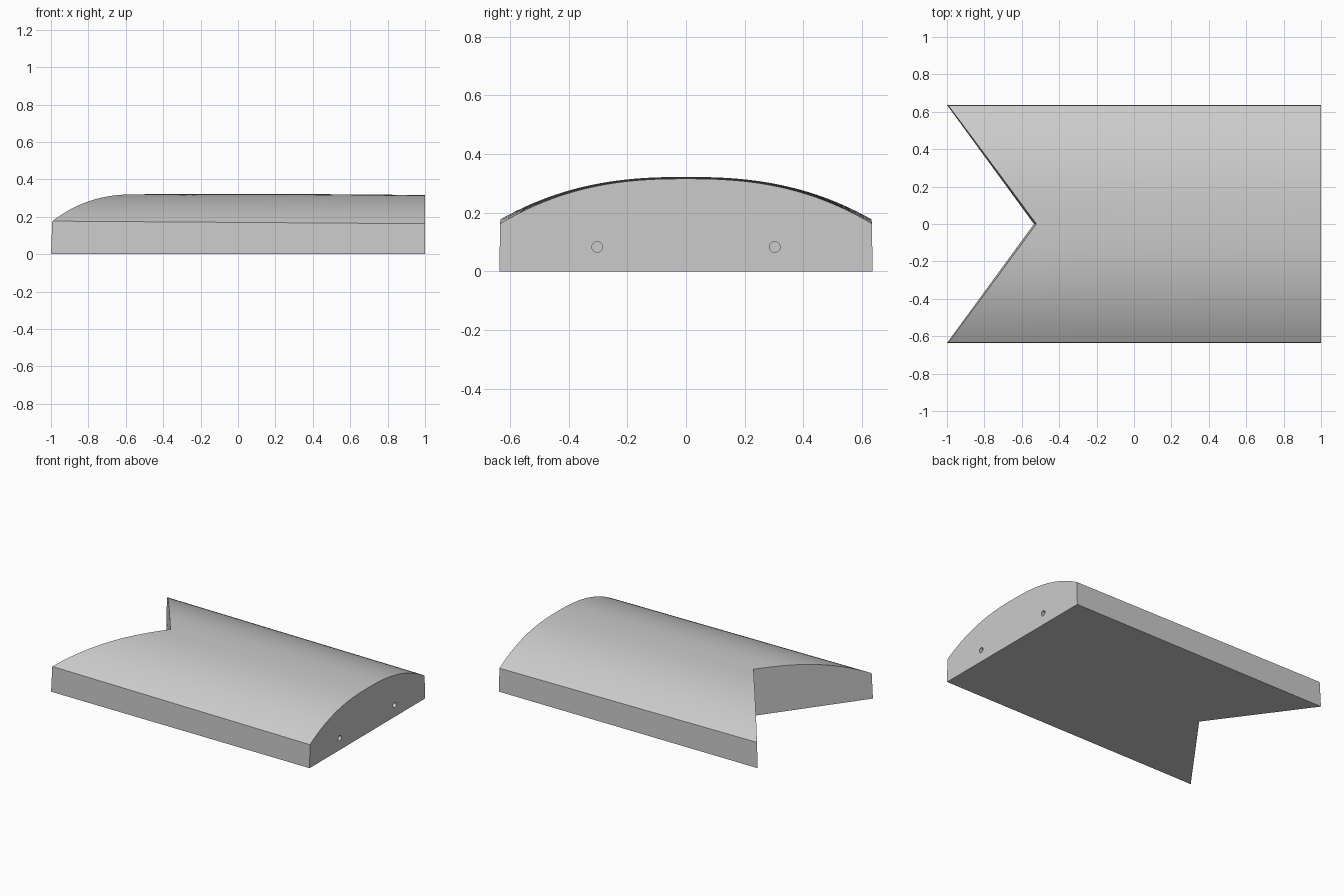
import bpy, bmesh, math

cube = bpy.data.objects.get("Cube")
if cube:
    bpy.data.objects.remove(cube)

HALF_WIDTH, NOTCH_X, ROWS, COLS = 0.637, -0.535, 48, 12

grey = bpy.data.materials.new("light grey")
grey.use_nodes = True
grey.diffuse_color = (0.6, 0.6, 0.6, 1)
grey.node_tree.nodes["Principled BSDF"].inputs["Base Color"].default_value = (0.6, 0.6, 0.6, 1)


def crown(x, t):
    """Height of the arched top; t runs from -1 to 1 across the width."""
    edge = abs(t)
    bow = -0.006 * x * x * (1 - edge)
    fall = -0.007 * x * edge
    return 0.322 - 0.152 * edge ** 2.5 + bow + fall


# Arched block with a V-notched end, slightly drafted walls
bm = bmesh.new()
top, base = [], []
for j in range(ROWS + 1):
    t = 2 * j / ROWS - 1
    start = NOTCH_X - (1 + NOTCH_X) * abs(t)
    top_row, base_row = [], []
    for i in range(COLS + 1):
        s = i / COLS
        x = start + (1 - start) * s
        z = crown(x, t)
        base_row.append(bm.verts.new((x, t * HALF_WIDTH, 0)))
        top_row.append(bm.verts.new((x + 0.04 * z * (1 - s), t * (HALF_WIDTH - 0.02 * z), z)))
    top.append(top_row)
    base.append(base_row)
for j in range(ROWS):
    for i in range(COLS):
        for g in (top, base):
            bm.faces.new((g[j][i], g[j][i + 1], g[j + 1][i + 1], g[j + 1][i]))
    for i in (0, COLS):
        bm.faces.new((base[j][i], base[j + 1][i], top[j + 1][i], top[j][i]))
for j in (0, ROWS):
    for i in range(COLS):
        bm.faces.new((base[j][i], base[j][i + 1], top[j][i + 1], top[j][i]))
bmesh.ops.recalc_face_normals(bm, faces=bm.faces)
mesh = bpy.data.meshes.new("notched_arched_block")
bm.to_mesh(mesh)
bm.free()
block = bpy.data.objects.new("notched_arched_block", mesh)
bpy.context.collection.objects.link(block)
mesh.materials.append(grey)

# Two dowel holes in the square end
for side in (-1, 1):
    bpy.ops.mesh.primitive_cylinder_add(vertices=32, radius=0.018, depth=0.4,
                                        location=(1, side * 0.303, 0.083),
                                        rotation=(0, math.pi / 2, 0))
    cutter = bpy.context.object
    cutter.name = "dowel_hole_cutter"
    cutter.hide_render = True
    cutter.data.materials.append(grey)
    bpy.context.view_layer.objects.active = block
    mod = block.modifiers.new("dowel_hole", 'BOOLEAN')
    mod.operation, mod.solver, mod.object = 'DIFFERENCE', 'EXACT', cutter
    bpy.ops.object.modifier_apply(modifier=mod.name)
    bpy.data.objects.remove(cutter)

# Smooth crown, sharp corners
bpy.ops.object.select_all(action='DESELECT')
block.select_set(True)
bpy.context.view_layer.objects.active = block
bpy.ops.object.shade_smooth_by_angle(angle=math.radians(25))
